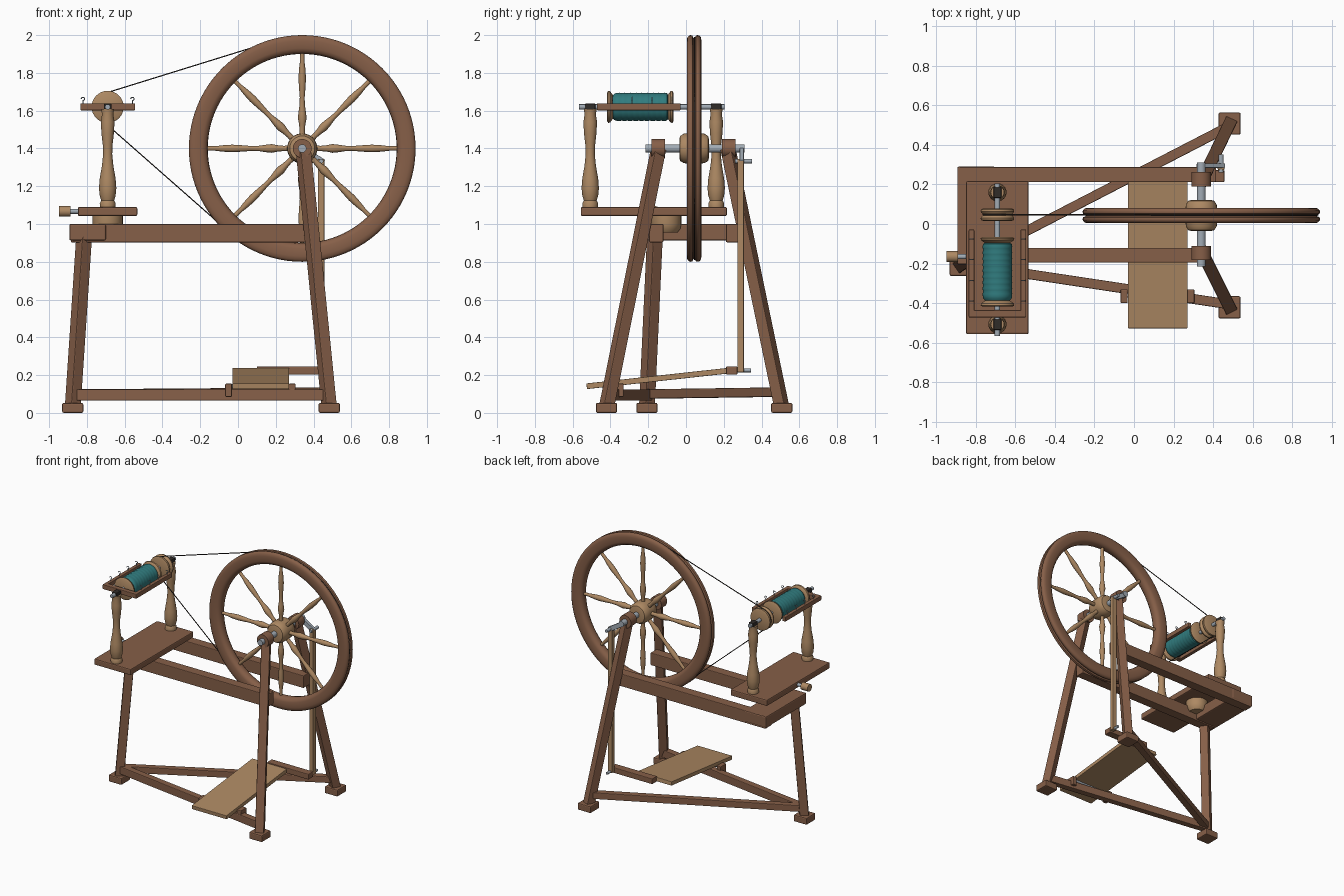
import bpy, bmesh
from math import pi, sin, cos, acos, atan2, radians
from mathutils import Vector, Matrix

if "Cube" in bpy.data.objects:
    bpy.data.objects.remove(bpy.data.objects["Cube"])

def material(name, rgb):
    m = bpy.data.materials.new(name)
    m.diffuse_color = (*rgb, 1)
    m.use_nodes = True
    m.node_tree.nodes["Principled BSDF"].inputs["Base Color"].default_value = m.diffuse_color
    return m

WOOD = material("dark_wood", (0.24, 0.115, 0.065))
PALE = material("pale_wood", (0.42, 0.25, 0.125))
METAL = material("metal", (0.36, 0.41, 0.46))
YARN = material("yarn", (0.03, 0.2, 0.21))
DARK = material("dark_leather", (0.03, 0.025, 0.022))
smooth = []

def add(name, mesh, mat, matrix=None):
    ob = bpy.data.objects.new(name, mesh)
    bpy.context.collection.objects.link(ob)
    mesh.materials.clear()
    mesh.materials.append(mat)
    if matrix is not None:
        ob.matrix_world = matrix
    return ob

def block(name, size, matrix, mat, bevel=0.005):
    bm = bmesh.new()
    bmesh.ops.create_cube(bm, size=1, matrix=Matrix.Diagonal((*size, 1)))
    me = bpy.data.meshes.new(name)
    bm.to_mesh(me)
    bm.free()
    ob = add(name, me, mat, matrix)
    if bevel:
        mod = ob.modifiers.new("bevel", 'BEVEL')
        mod.width, mod.segments = bevel, 2
    return ob

def box(name, lo, hi, mat=WOOD, bevel=0.005):
    lo, hi = Vector(lo), Vector(hi)
    return block(name, hi - lo, Matrix.Translation((lo + hi) / 2), mat, bevel)

def beam(name, a, b, w, d, mat=WOOD, bevel=0.005):
    a, b = Vector(a), Vector(b)
    rot = (b - a).to_track_quat('Z', 'Y').to_matrix().to_4x4()
    return block(name, (w, d, (b - a).length), Matrix.Translation((a + b) / 2) @ rot, mat, bevel)

AXIS = {'X': Matrix.Rotation(pi / 2, 4, 'Y'), 'Y': Matrix.Rotation(-pi / 2, 4, 'X'), 'Z': Matrix()}

def lathe(name, profile, loc, mat, axis='Z', n=32, closed=False, rot=None):
    # profile holds (radius, distance along the axis)
    pts = list(profile)
    pts = pts + pts[:1] if closed else [(0, pts[0][1])] + pts + [(0, pts[-1][1])]
    bm = bmesh.new()
    vs = [bm.verts.new((r, 0, t)) for r, t in pts]
    es = [bm.edges.new(p) for p in zip(vs, vs[1:])]
    bmesh.ops.spin(bm, geom=vs + es, axis=(0, 0, 1), cent=(0, 0, 0), angle=2 * pi, steps=n)
    bmesh.ops.remove_doubles(bm, verts=bm.verts, dist=1e-5)
    bmesh.ops.recalc_face_normals(bm, faces=bm.faces)
    me = bpy.data.meshes.new(name)
    bm.to_mesh(me)
    bm.free()
    ob = add(name, me, mat, Matrix.Translation(loc) @ (rot or AXIS[axis]))
    smooth.append(ob)
    return ob

def rod(name, r, t0, t1, loc, mat, axis='Y', n=20):
    return lathe(name, [(r, t0), (r, t1)], loc, mat, axis, n)

def wire(name, pts, r, mat, cyclic=False):
    cu = bpy.data.curves.new(name, 'CURVE')
    cu.dimensions = '3D'
    cu.bevel_depth, cu.bevel_resolution, cu.use_fill_caps = r, 1, True
    sp = cu.splines.new('POLY')
    sp.points.add(len(pts) - 1)
    for p, q in zip(sp.points, pts):
        p.co = (*q, 1)
    sp.use_cyclic_u = cyclic
    tmp = bpy.data.objects.new("tmp", cu)
    bpy.context.collection.objects.link(tmp)
    dg = bpy.context.evaluated_depsgraph_get()
    me = bpy.data.meshes.new_from_object(tmp.evaluated_get(dg))
    bpy.data.objects.remove(tmp)
    smooth.append(add(name, me, mat))

# wheel: grooved rim, hub and turned spokes
WX, WY, WZ = 0.34, 0.043, 1.40
half = [(.5, .0), (.503, .018), (.513, .032), (.53, .039), (.57, .039), (.588, .036),
        (.598, .027), (.6, .018), (.597, .009), (.584, .003)]
rim = half + [(r, -t) for r, t in reversed(half[1:])]
lathe("wheel_rim", rim, (WX, WY, WZ), WOOD, 'Y', 96, closed=True)
lathe("wheel_hub", [(.05, -.078), (.066, -.074), (.078, -.055), (.08, -.02), (.08, .02),
                    (.078, .055), (.066, .074), (.05, .078)], (WX, WY, WZ), PALE, 'Y')
spoke = [(.015, .07), (.014, .1), (.017, .13), (.023, .16), (.02, .19), (.014, .23), (.013, .27),
         (.017, .32), (.02, .37), (.017, .42), (.012, .46), (.012, .51)]
for i in range(8):
    lathe(f"wheel_spoke_{i + 1}", spoke, (WX, WY, WZ), PALE, n=14, rot=Matrix.Rotation(i * pi / 4, 4, 'Y'))

# axle, bearings and crank
rod("axle", .022, -.215, .31, (WX, 0, WZ), METAL)
rod("front_bearing", .05, -.183, -.112, (WX, 0, WZ), WOOD, n=24)
rod("back_bearing", .05, .19, .262, (WX, 0, WZ), WOOD, n=24)
beam("crank_arm", (.325, .295, 1.405), (.452, .295, 1.325), .022, .035, METAL, .003)
rod("crank_pin", .012, .26, .35, (.44, 0, 1.333), METAL)
box("footman_rod", (.423, .272, .215), (.457, .307, 1.345), PALE)

# legs and feet
legs = {"left": ((-.815, -.165, .93), (-.875, -.207)),
        "front_right": ((.345, -.145, 1.40), (.483, -.421)),
        "back_right": ((.345, .222, 1.40), (.483, .507))}
for side, (top, (fx, fy)) in legs.items():
    beam(side + "_leg", (fx, fy, .03), top, .063, .063)
    box(side + "_foot", (fx - .056, fy - .056, 0), (fx + .056, fy + .056, .053), bevel=.008)

# stretchers
beam("front_stretcher", (-.867, -.203, .095), (.474, -.405, .095), .05, .06)
beam("back_stretcher", (-.867, -.203, .1), (.474, .49, .11), .05, .05)

# bench rails and end block
box("front_rail", (-.87, -.195, .903), (.39, -.12, 1.0))
box("back_rail", (-.885, .212, .903), (.415, .288, 1.0))
box("end_block", (-.893, -.205, .913), (-.70, .29, 1.0), bevel=.008)

# spinning head base, pedestal and tension screw
box("head_plate", (-.848, -.557, 1.042), (-.533, .217, 1.09), bevel=.008)
lathe("pedestal", [(.06, .955), (.075, .975), (.08, 1.0), (.08, 1.045)], (-.69, -.105, 0), PALE)
rod("tension_screw", .013, -.9, -.70, (0, -.165, 1.067), METAL, 'X')
rod("tension_knob", .028, -.948, -.888, (0, -.165, 1.067), PALE, 'X')

# turned uprights with leather bearings
FX, FZ = -.69, 1.62
post = [(.04, 1.085), (.042, 1.11), (.034, 1.125), (.042, 1.15), (.046, 1.19), (.042, 1.24),
        (.03, 1.31), (.024, 1.37), (.026, 1.42), (.033, 1.48), (.036, 1.54), (.03, 1.58), (.034, 1.61)]
for name, y in (("front", -.507), ("back", .16)):
    lathe(name + "_upright", post, (FX, y, 0), PALE, n=24)
    box(name + "_leather_bearing", (FX - .02, y - .028, FZ - .022), (FX + .02, y + .028, FZ + .018), DARK)

# flyer with hooks
rod("spindle", .014, -.567, .205, (FX, 0, FZ), METAL)
box("flyer_bar", (FX - .145, -.472, FZ - .018), (FX + .145, -.435, FZ + .018), bevel=.004)
for side in (-1, 1):
    x = FX + side * .131
    box(f"flyer_arm_{side}", (x - .014, -.46, FZ - .018), (x + .014, -.028, FZ + .018), bevel=.004)
    for k in range(4):
        y = -.39 + k * .105
        arc = [(x + .009 * cos(a), y, FZ + .042 + .009 * sin(a)) for a in
               (radians(d) for d in range(-90, 181, 45))]
        wire(f"flyer_hook_{side}_{k + 1}", [(x, y, FZ + .01)] + arc, .003, METAL)

# bobbin with wound yarn
windings = [(.062, -.388), (.072, -.375)]
for k in range(9):
    y = -.365 + k * .03
    windings += [(.074, y), (.075, y + .012), (.0725, y + .024)]
windings += [(.062, -.094)]
lathe("yarn_winding", windings, (FX, 0, FZ), YARN, 'Y', 36)
lathe("bobbin_front_flange", [(.075, -.418), (.085, -.412), (.083, -.402), (.06, -.385)], (FX, 0, FZ), PALE, 'Y')
lathe("bobbin_back_flange", [(.06, -.098), (.083, -.082), (.085, -.072), (.075, -.066)], (FX, 0, FZ), PALE, 'Y')
lathe("whorl", [(.07, .015), (.083, .02), (.085, .03), (.08, .038), (.07, .047), (.08, .056),
                (.085, .064), (.083, .074), (.07, .079)], (FX, 0, FZ), PALE, 'Y')

# drive band: outer tangents between wheel and whorl
R, r = .588, .073
base = atan2(FZ - WZ, FX - WX)
open_ = acos((R - r) / Vector((FX - WX, FZ - WZ)).length)
band = []
for i in range(65):
    a = base + open_ + (2 * pi - 2 * open_) * i / 64
    band.append((WX + R * cos(a), .045, WZ + R * sin(a)))
for i in range(17):
    a = base - open_ + 2 * open_ * i / 16
    band.append((FX + r * cos(a), .047, FZ + r * sin(a)))
wire("drive_band", band, .0035, DARK, cyclic=True)

# treadle board, hinge and link to the footman
ang = atan2(.082, .745)
block("treadle_board", (.3, .75, .03), Matrix.Translation((.12, -.153, .182)) @ Matrix.Rotation(ang, 4, 'X'), PALE, .003)
box("treadle_bar", (.1, .212, .203), (.457, .272, .246))
rod("treadle_pin", .01, .25, .343, (.44, 0, .225), METAL)
rod("treadle_hinge", .012, -.06, .30, (0, -.36, .14), METAL, 'X', 12)
for name, x in (("left", -.05), ("right", .287)):
    box(name + "_treadle_bracket", (x - .018, -.4, .085), (x + .018, -.33, .155))

# shading of the round parts
bpy.ops.object.select_all(action='DESELECT')
for ob in smooth:
    ob.select_set(True)
bpy.context.view_layer.objects.active = smooth[0]
bpy.ops.object.shade_smooth_by_angle(angle=radians(40))
